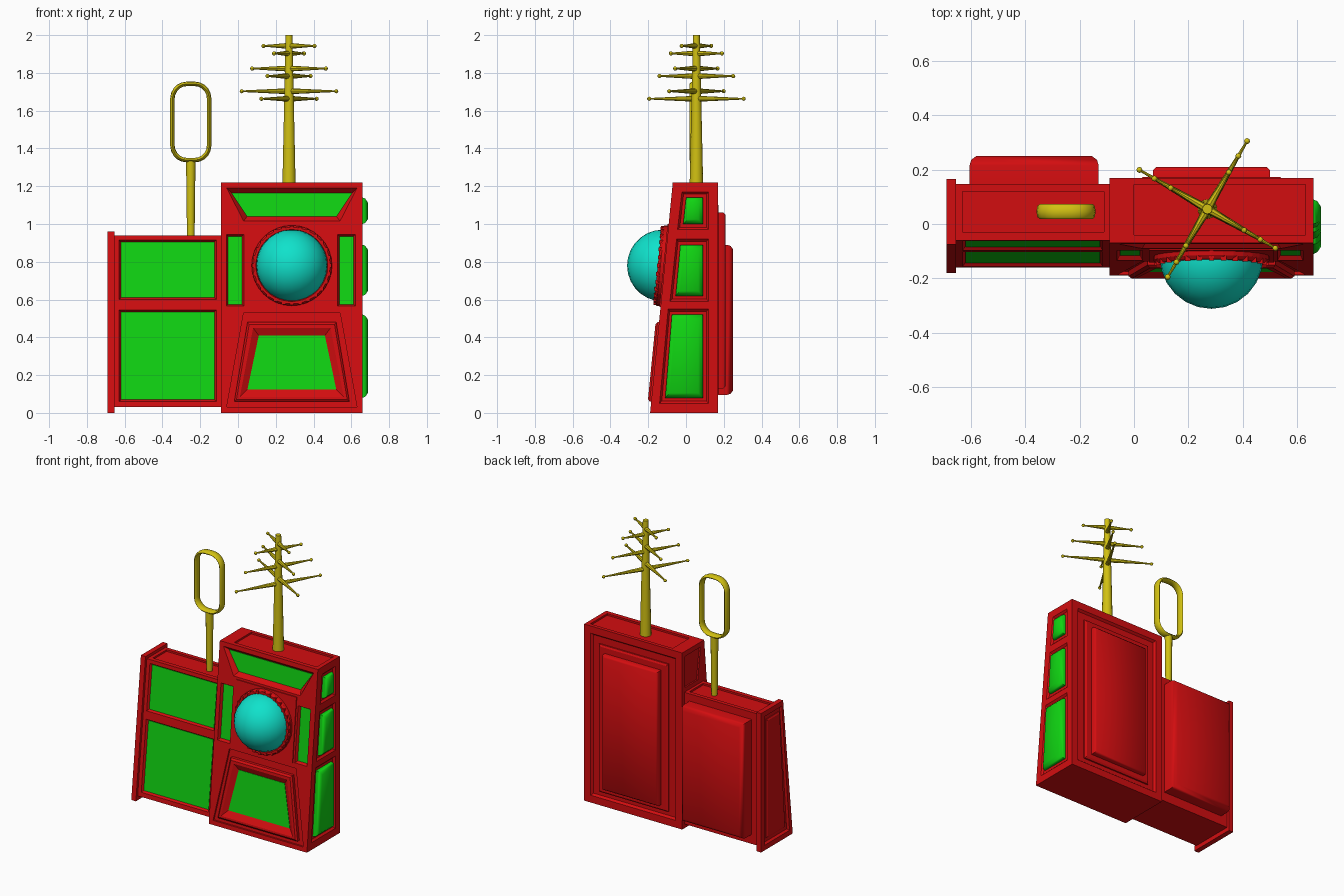
import bpy, bmesh, math
from mathutils import Vector

if "Cube" in bpy.data.objects:
    bpy.data.objects.remove(bpy.data.objects["Cube"])


def material(name, r, g, b):
    m = bpy.data.materials.new(name)
    m.use_nodes = True
    m.diffuse_color = (r, g, b, 1)
    m.node_tree.nodes["Principled BSDF"].inputs["Base Color"].default_value = (r, g, b, 1)
    return m


RED = material("red", 0.65, 0.004, 0.005)
GREEN = material("green", 0.005, 0.66, 0.006)
YELLOW = material("yellow", 0.64, 0.53, 0.006)
TEAL = material("teal", 0.005, 0.76, 0.6)


# Mappings from panel coordinates (u, v, depth) to space
def along_x(u, v, d): return (d, u, v)
def along_y(u, v, d): return (u, d, v)
def along_z(u, v, d): return (u, v, d)
def tower_slope(z): return -0.19 + 0.12 * z / 1.22
def tower_front(u, v, d): return (u, tower_slope(v) - d, v)
def wing_front(u, v, d): return (u, -0.163 + 0.11 * v - d, v)
def tower_back(u, v, d): return (u, 0.17 + d, v)


def finish(bm, name, mat, smooth=0):
    bmesh.ops.recalc_face_normals(bm, faces=bm.faces)
    me = bpy.data.meshes.new(name)
    bm.to_mesh(me)
    bm.free()
    me.materials.append(mat)
    ob = bpy.data.objects.new(name, me)
    bpy.context.collection.objects.link(ob)
    if smooth:
        bpy.ops.object.select_all(action='DESELECT')
        bpy.context.view_layer.objects.active = ob
        ob.select_set(True)
        bpy.ops.object.shade_smooth_by_angle(angle=math.radians(smooth))
    return ob


def skin(bm, rings, closed=False):
    n = len(rings[0])
    loops = [[bm.verts.new(p) for p in r] for r in rings]
    pairs = list(zip(loops, loops[1:])) + ([(loops[-1], loops[0])] if closed else [])
    for a, b in pairs:
        for i in range(n):
            bm.faces.new((a[i], a[(i + 1) % n], b[(i + 1) % n], b[i]))
    if not closed:
        bm.faces.new(loops[0])
        bm.faces.new(loops[-1])


def inset(poly, k):
    us, vs = zip(*poly)
    cu, cv = (min(us) + max(us)) / 2, (min(vs) + max(vs)) / 2
    su, sv = 1 - 2 * k / (max(us) - min(us)), 1 - 2 * k / (max(vs) - min(vs))
    return [(cu + (u - cu) * su, cv + (v - cv) * sv) for u, v in poly]


def solid(name, to, poly, steps, mat, smooth=0):
    """Stack of inset copies of a polygon; steps are (inset, depth)."""
    bm = bmesh.new()
    skin(bm, [[to(u, v, d) for u, v in inset(poly, k)] for k, d in steps])
    return finish(bm, name, mat, smooth)


def rect(u0, u1, v0, v1):
    return [(u0, v0), (u1, v0), (u1, v1), (u0, v1)]


def trap(c, w0, w1, v0, v1):
    return [(c - w0, v0), (c + w0, v0), (c + w1, v1), (c - w1, v1)]


def cut(body, to, poly, steps):
    cutter = solid("cutter", to, poly, steps, RED)
    cutter.hide_render = True
    mod = body.modifiers.new("cut", 'BOOLEAN')
    mod.operation, mod.solver, mod.object = 'DIFFERENCE', 'EXACT', cutter
    dg = bpy.context.evaluated_depsgraph_get()
    me = bpy.data.meshes.new_from_object(body.evaluated_get(dg))
    body.modifiers.clear()
    body.data = me
    bpy.data.objects.remove(cutter)


def window(name, body, to, poly, k, depth):
    cut(body, to, poly, [(0, 0.02), (0, 0), (k, -depth)])
    solid(name, to, poly, [(k, -depth - 0.01), (k, -depth + 0.003)], GREEN)


def rod(bm, a, b, ra, rb, seg=10):
    a, b = Vector(a), Vector(b)
    ret = bmesh.ops.create_cone(bm, cap_ends=True, segments=seg, radius1=ra,
                                radius2=rb, depth=(b - a).length)
    q = (b - a).to_track_quat('Z', 'Y')
    for v in ret["verts"]:
        v.co = q @ v.co + (a + b) / 2


def ball(bm, p, r, u=8, v=6):
    ret = bmesh.ops.create_uvsphere(bm, u_segments=u, v_segments=v, radius=r)
    bmesh.ops.translate(bm, verts=ret["verts"], vec=p)


# Tower body with sloping front
CX = 0.285
tower = solid("tower", along_x, [(-0.19, 0), (0.17, 0), (0.17, 1.22), (-0.07, 1.22)],
              [(0, -0.09), (0, 0.66)], RED)
cut(tower, along_z, rect(0, 0.63, -0.04, 0.145), [(0, 1.24), (0, 1.208)])
cut(tower, tower_back, rect(-0.04, 0.61, 0.05, 1.17), [(0, 0.02), (0, 0), (0.012, -0.015)])
cut(tower, along_x, [(0.0, 0.97), (0.14, 0.97), (0.14, 1.185), (-0.03, 1.185)],
    [(0, -0.11), (0, -0.08)])
cut(tower, tower_front, trap(CX, 0.345, 0.255, 0.03, 0.53), [(0, 0.02), (0, -0.012)])

# Recessed front windows
window("top_window", tower, tower_front, trap(CX, 0.255, 0.345, 1.015, 1.19), 0.025, 0.03)
for name, x in (("right_slit_window", -0.015), ("left_slit_window", 0.575)):
    window(name, tower, tower_front, trap(x, 0.047, 0.047, 0.565, 0.945), 0.01, 0.02)

# Raised lower window frame
frame = solid("lower_window_frame", tower_front, trap(CX, 0.305, 0.235, 0.06, 0.48),
              [(0, -0.03), (0, 0.008), (0.012, 0.018)], RED)
window("lower_window", frame, lambda u, v, d: tower_front(u, v, d + 0.018),
       trap(CX, 0.275, 0.205, 0.085, 0.45), 0.04, 0.022)

# Bulging windows on the left side of the tower
for i, (y0, y1, z0, z1) in enumerate(((-0.11, -0.075, 0.08, 0.52),
                                      (-0.055, -0.03, 0.62, 0.89),
                                      (-0.015, 0.0, 1.0, 1.14))):
    pane = [(y0, z0), (0.09, z0), (0.09, z1), (y1, z1)]
    cut(tower, along_x, pane, [(-0.03, 0.68), (-0.03, 0.66), (-0.018, 0.648)])
    solid(f"side_window_{i + 1}", along_x, pane,
          [(0, 0.63), (0, 0.66), (0.006, 0.674), (0.025, 0.687)], GREEN, 50)

# Back panel of the tower
solid("tower_back_frame", tower_back, rect(0.02, 0.55, 0.09, 1.11),
      [(0, -0.03), (0, -0.005), (0.012, 0.002)], RED)
solid("tower_back_panel", tower_back, rect(0.07, 0.5, 0.13, 1.06),
      [(0, -0.01), (0, 0.028), (0.012, 0.04)], RED, 50)

# Lamp plate, toothed ring and dome
CZ = 0.78
def circle(r, n): return [(CX + r * math.cos(math.tau * i / n),
                           CZ + r * math.sin(math.tau * i / n)) for i in range(n)]
solid("lamp_plate", tower_front, rect(0.055, 0.515, 0.56, 1.0), [(0, -0.02), (0, 0.006)], RED)
solid("lamp_ring", tower_front, circle(0.213, 32),
      [(0, -0.02), (0, 0.022), (0.01, 0.036), (0.022, 0.036), (0.03, 0.02)], RED)
bm = bmesh.new()
for u, v in circle(0.2, 28):
    c = Vector(tower_front(u, v, 0.03))
    ret = bmesh.ops.create_cube(bm, size=0.02)
    bmesh.ops.translate(bm, verts=ret["verts"], vec=c)
finish(bm, "lamp_ring_teeth", RED)
bm = bmesh.new()
ball(bm, (CX, -0.122, CZ), 0.19, 24, 14)
finish(bm, "lamp_dome", TEAL, 40)

# Lower wing box with two front windows
wing = solid("wing", along_x, [(-0.16, 0.03), (0.147, 0.03), (0.147, 0.94), (-0.06, 0.94)],
             [(0, -0.67), (0, -0.06)], RED)
cut(wing, along_z, rect(-0.63, -0.11, -0.03, 0.12), [(0, 0.96), (0, 0.928)])
window("wing_lower_window", wing, wing_front, rect(-0.63, -0.115, 0.06, 0.545), 0.01, 0.015)
window("wing_upper_window", wing, wing_front, rect(-0.63, -0.115, 0.6, 0.915), 0.01, 0.015)
solid("wing_back_bulge", along_y, rect(-0.605, -0.13, 0.095, 0.89),
      [(0, 0.12), (0, 0.215), (0.006, 0.236), (0.025, 0.25)], RED, 50)

# End plate with nested tapered panel
END = [(-0.18, 0), (0.165, 0), (0.165, 0.96), (-0.075, 0.96)]
end = solid("end_plate", along_x, END, [(0, -0.69), (0, -0.655)], RED)
cut(end, along_x, END, [(0.035, -0.71), (0.035, -0.69), (0.045, -0.675)])
solid("end_panel", along_x, END, [(0.07, -0.66), (0.07, -0.68), (0.08, -0.686)], RED)

# Mast with crossed rods, shorter towards the top
MAST = Vector((0.27, 0.055, 0))
UP = Vector((0, 0, 1))
bm = bmesh.new()
rod(bm, MAST + UP * 1.2, MAST + UP * 1.7, 0.036, 0.025, 14)
rod(bm, MAST + UP * 1.7, MAST + UP * 2.0, 0.025, 0.018, 14)
for arm, z0 in ((Vector((0.146, 0.25, 0)), 1.663), (Vector((0.25, -0.144, 0)), 1.703)):
    for i, size in enumerate((1, 0.78, 0.54)):
        hub = MAST + UP * (z0 + 0.12 * i)
        for s in (-size, size):
            rod(bm, hub, hub + arm * s, 0.016, 0.004, 8)
            ball(bm, hub + arm * s, 0.011)
finish(bm, "mast", YELLOW, 40)

# Loop aerial: stem and rounded band
LX, LY = -0.25, 0.046
bm = bmesh.new()
rod(bm, (LX, LY, 0.92), (LX, LY, 1.34), 0.02, 0.025, 12)
finish(bm, "loop_stem", YELLOW, 40)
rings = []
for q, (sx, sz) in enumerate(((1, 1), (-1, 1), (-1, -1), (1, -1))):
    for i in range(6):
        a = math.radians(90 * q + 18 * i)
        n = Vector((math.cos(a), 0, math.sin(a)))
        c = Vector((LX + 0.02 * sx, LY, 1.54 + 0.125 * sz)) + n * 0.077
        rings.append([c + n * 0.012 * math.cos(t) + Vector((0, 0.028 * math.sin(t), 0))
                      for t in [math.tau * j / 8 for j in range(8)]])
bm = bmesh.new()
skin(bm, rings, closed=True)
finish(bm, "loop_band", YELLOW, 40)
